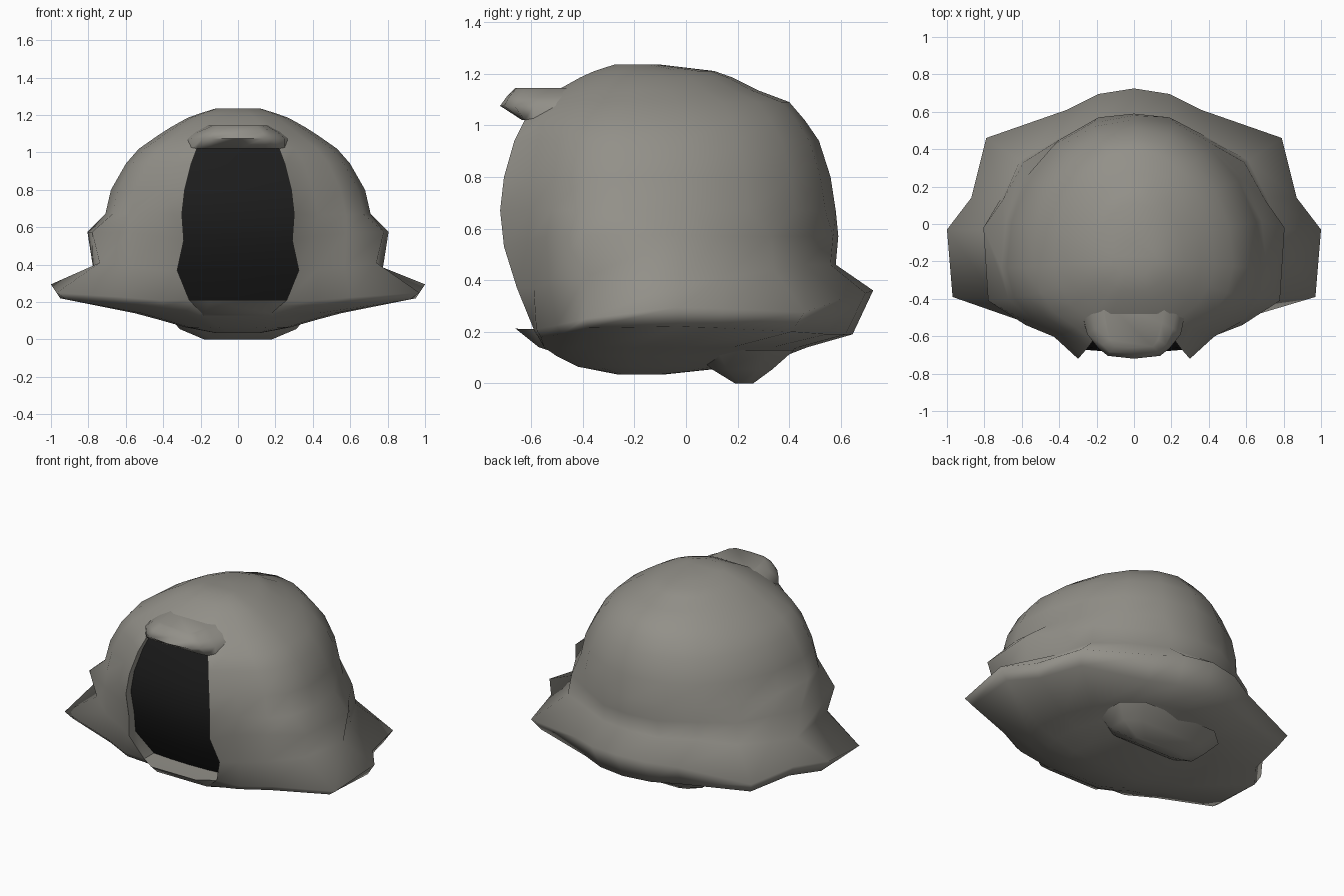
import bpy, bmesh, math

if "Cube" in bpy.data.objects:
    bpy.data.objects.remove(bpy.data.objects["Cube"], do_unlink=True)


def material(name, colour):
    mat = bpy.data.materials.new(name)
    mat.use_nodes = True
    mat.diffuse_color = colour
    mat.node_tree.nodes["Principled BSDF"].inputs["Base Color"].default_value = colour
    return mat


grey = material("warm_grey", (0.29, 0.28, 0.25, 1))
black = material("dark_glass", (0.012, 0.012, 0.012, 1))


def loft(name, rings, mat, open_rows=(), caps=True, closed=True, angle=60):
    """Skin a stack of equal rings; open_rows leave out the closing face."""
    bm = bmesh.new()
    rows = [[bm.verts.new(p) for p in ring] for ring in rings]
    n = len(rows[0])
    for j, (low, high) in enumerate(zip(rows, rows[1:])):
        for i in range(n if closed else n - 1):
            if i == n - 1 and j in open_rows:
                continue
            k = (i + 1) % n
            bm.faces.new((low[i], low[k], high[k], high[i]))
    if caps:
        bm.faces.new(rows[0][::-1])
        bm.faces.new(rows[-1])
    mesh = bpy.data.meshes.new(name)
    bm.to_mesh(mesh)
    bm.free()
    mesh.materials.append(mat)
    obj = bpy.data.objects.new(name, mesh)
    bpy.context.collection.objects.link(obj)
    bpy.ops.object.select_all(action="DESELECT")
    bpy.context.view_layer.objects.active = obj
    obj.select_set(True)
    bpy.ops.object.shade_smooth_by_angle(angle=math.radians(angle))
    return obj


def mirrored(half):
    """Half ring from the front opening to the back, plus its mirror."""
    return half + [(-x, y, z) for x, y, z in half[-2::-1]]


def oval(width, front, back, z, edge, squareness=2, mid=-.2):
    """Egg-shaped half ring from the opening edge, widest at mid."""
    half = [(edge[0], edge[1], z)]
    for i in range(9):
        a = math.radians(32 + i * 148 / 8)
        s, c = max(math.sin(a), 0), math.cos(a)
        power = 2 / (squareness if c > 0 else 2)
        reach = (front if c > 0 else back) - mid
        half.append((width * s ** power, mid + reach * abs(c) ** power, z))
    half[-1] = (0, back, z)
    return half


# Flared skirt, waist and bulge, listed from the opening to the back
brim = [(.26, -.59, .21), (.42, -.58, .21), (.6, -.5, .225), (.97, -.39, .25), (1, -.03, .295),
        (.87, .14, .29), (.79, .46, .275), (.36, .61, .33), (.19, .695, .35), (0, .725, .36)]
waist = [(.325, -.655, .37), (.42, -.59, .37), (.57, -.53, .39), (.74, -.39, .41), (.775, -.03, .385),
         (.71, .14, .41), (.61, .34, .44), (.4, .46, .46), (.2, .56, .46), (0, .58, .46)]
bulge = [(.29, -.705, .53), (.4, -.61, .55), (.58, -.54, .57), (.78, -.41, .575), (.805, -.02, .575),
         (.7, .13, .57), (.59, .33, .57), (.4, .45, .57), (.19, .57, .57), (0, .59, .57)]
under_heights = (.18, .18, .19, .215, .22, .215, .2, .19, .19, .19)
under = [(x * .95, y * (.89 if y > 0 else .97), h)
         for (x, y, z), h in zip(brim, under_heights)]

# Dome: width, front, back, height, opening edge, front squareness
dome = [oval(*row) for row in (
    (.71, -.66, .58, .67, (.30, -.72), 2.5),
    (.68, -.65, .56, .8, (.285, -.705), 2.4),
    (.6, -.63, .515, .94, (.25, -.665), 2.4),
    (.53, -.61, .46, 1.02, (.22, -.625), 2.3),
    (.43, -.57, .4, 1.09, (.18, -.56)),
    (.36, -.51, .28, 1.135, (.13, -.5)),
    (.27, -.42, .18, 1.185, (.09, -.41)),
    (.2, -.36, .11, 1.21, (.065, -.355)),
    (.12, -.28, -.1, 1.235, (.04, -.277)))]

# Rounded underside
bowl = [oval(.12, -.27, -.08, .035, (.04, -.267)),
        oval(.28, -.43, .2, .065, (.1, -.42)),
        oval(.42, -.51, .38, .105, (.15, -.5)),
        oval(.55, -.56, .47, .14, (.2, -.55))]

halves = bowl + [under, brim, waist, bulge] + dome
first_open = halves.index(brim)
loft("shell", [mirrored(h) for h in halves], grey,
     open_rows=range(first_open, first_open + 6), angle=90)

# Dark panel recessed behind the opening, with a thin grey return on each side
edges = [h[0] for h in halves[first_open:first_open + 7]]
recess = (.1, .07, .055, .05, .05, .05, .04)
panel = []
for (x, y, z), depth in zip(edges, recess):
    panel.append([(x * t, y + depth - .015 * (1 - t * t), z)
                  for t in (-1, -.5, 0, .5, 1)])
loft("front_panel", panel, black, caps=False, closed=False)
for side, name in ((-1, "right_opening_return"), (1, "left_opening_return")):
    strip = [[(side * x, y, z), (side * x, y + depth, z)]
             for (x, y, z), depth in zip(edges, recess)]
    loft(name, [row[::-side] for row in strip], grey, caps=False, closed=False)


# Rounded peak above the opening, flaring back into the dome
def peak_ring(half, z):
    ring = half + [(-x, y) for x, y in half[:0:-1]]
    return [(x, y, z) for x, y in ring]


loft("front_peak", [
    peak_ring([(0, -.635), (.15, -.635), (.22, -.625), (.25, -.59), (.3, -.4)], 1.02),
    peak_ring([(0, -.72), (.14, -.705), (.19, -.665), (.25, -.59), (.29, -.4)], 1.075),
    peak_ring([(0, -.695), (.13, -.685), (.17, -.645), (.21, -.56), (.24, -.4)], 1.11),
    peak_ring([(0, -.66), (.1, -.655), (.13, -.62), (.15, -.53), (.17, -.4)], 1.145)],
    grey, angle=80)


def section(low, high):
    """Four-cornered symmetric section from a lower and an upper corner."""
    (x, y, z), (u, v, w) = low, high
    return [(x, y, z), (u, v, w), (-u, v, w), (-x, y, z)]


# Lip below the opening
loft("front_sill", [section((.15, -.645, .2), (.16, -.66, .212)),
                    section((.18, -.57, .14), (.26, -.59, .21)),
                    section((.2, -.45, .1), (.26, -.45, .21))],
     grey, angle=40)


# Small foot under the back
def foot_ring(x, y0, y1, z):
    inset = (y1 - y0) * .25
    return [(x * .7, y0, z), (x, y0 + inset, z), (x, y1 - inset, z), (x * .7, y1, z),
            (-x * .7, y1, z), (-x, y1 - inset, z), (-x, y0 + inset, z), (-x * .7, y0, z)]


loft("rear_foot", [foot_ring(.18, .19, .26, 0), foot_ring(.31, .1, .335, .055),
                   foot_ring(.38, .02, .42, .13)], grey, angle=80)
